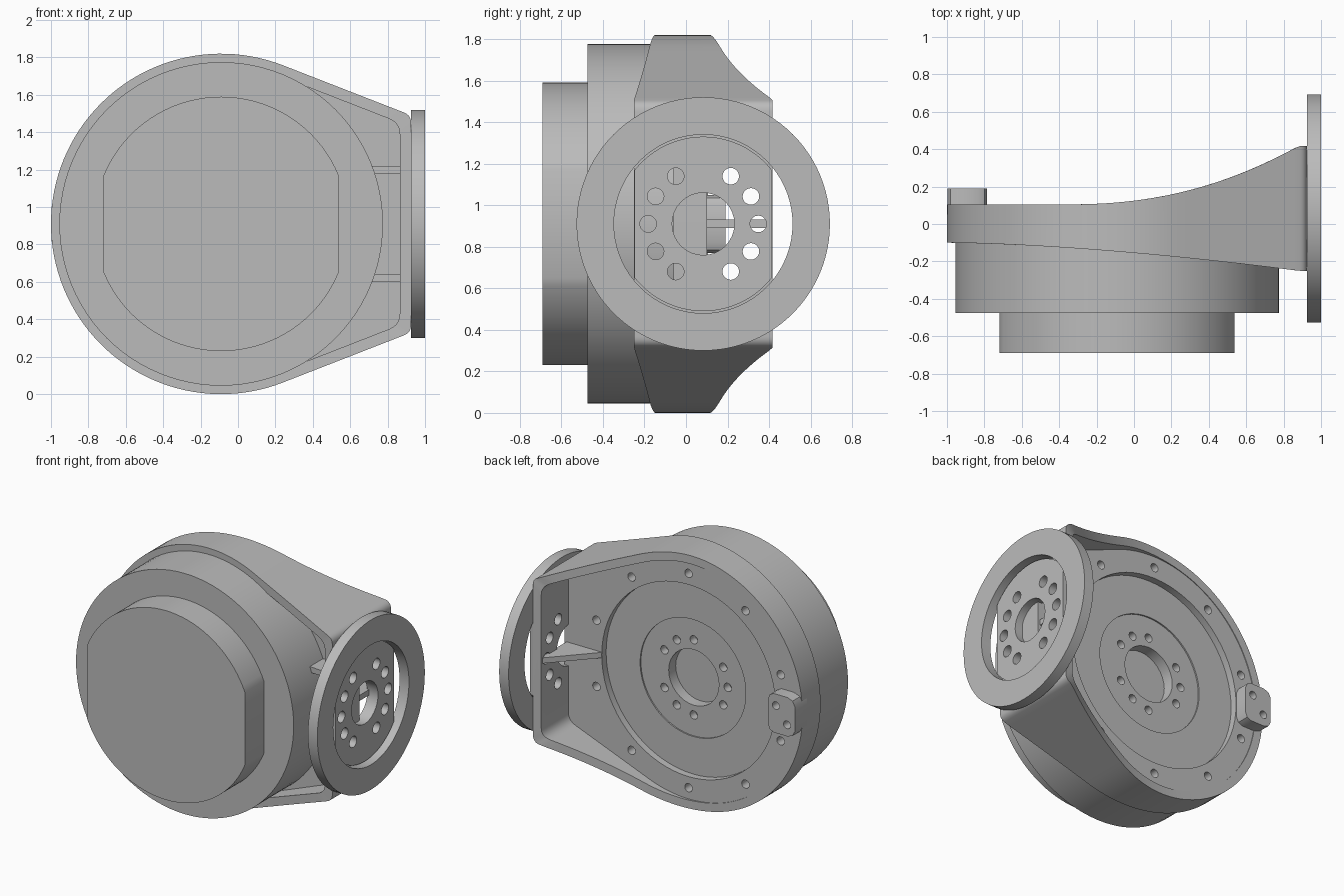
import bpy, bmesh
from math import pi, cos, sin, acos, radians

if "Cube" in bpy.data.objects:
    bpy.data.objects.remove(bpy.data.objects["Cube"], do_unlink=True)

CX, CZ = -0.09, 0.91        # drum axis
FY = 0.083                  # flange axis
TANGENT = radians(68.7)     # where the arm leaves the round housing
WALL = 0.06

grey = bpy.data.materials.new("plain grey")
grey.use_nodes = True
grey.diffuse_color = (0.5, 0.5, 0.5, 1)
grey.node_tree.nodes["Principled BSDF"].inputs["Base Color"].default_value = (0.5, 0.5, 0.5, 1)


def finish(name, bm):
    bmesh.ops.recalc_face_normals(bm, faces=bm.faces)
    mesh = bpy.data.meshes.new(name)
    bm.to_mesh(mesh)
    bm.free()
    mesh.materials.append(grey)
    obj = bpy.data.objects.new(name, mesh)
    bpy.context.collection.objects.link(obj)
    return obj


def prism(name, points, start, end, axis="Y"):
    """Extrude a flat outline along one axis."""
    bm = bmesh.new()

    def place(p, t):
        if axis == "Y":
            return (p[0], t, p[1])
        if axis == "X":
            return (t, p[0], p[1])
        return (p[0], p[1], t)
    a = [bm.verts.new(place(p, start)) for p in points]
    b = [bm.verts.new(place(p, end)) for p in points]
    bm.faces.new(a)
    bm.faces.new(b)
    for i in range(len(a)):
        j = (i + 1) % len(a)
        bm.faces.new((a[i], a[j], b[j], b[i]))
    return finish(name, bm)


def disc(cx, cz, r, n=72):
    return [(cx + r * cos(2 * pi * i / n), cz + r * sin(2 * pi * i / n)) for i in range(n)]


def flat_disc(cx, cz, r, half, n=36):
    """Circle with two vertical flats."""
    a = acos(half / r)
    arc = [a + (pi - 2 * a) * i / n for i in range(n + 1)]
    return [(cx + r * cos(t + k), cz + r * sin(t + k)) for k in (0, pi) for t in arc]


def cut(target, points, start, end, axis="Y"):
    cutter = prism("cutter", points, start, end, axis)
    cutter.hide_render = True
    mod = target.modifiers.new("cut", "BOOLEAN")
    mod.operation = "DIFFERENCE"
    mod.solver = "EXACT"
    mod.object = cutter
    bpy.context.view_layer.objects.active = target
    bpy.ops.object.modifier_apply(modifier=mod.name)
    bpy.data.objects.remove(cutter, do_unlink=True)


def outline(inset, fillet):
    """Teardrop outline: round housing with tangents running to a flat end."""
    r, x = 0.91 - inset, 0.925 - inset
    zc = (r - (x - CX) * cos(TANGENT)) / sin(TANGENT)
    p0 = (x, zc - fillet)
    p2 = (x - fillet * sin(TANGENT), zc + fillet * cos(TANGENT))
    half = []
    for i in range(6):
        t = i / 5
        half.append(tuple((1 - t) ** 2 * p0[k] + 2 * t * (1 - t) * (x, zc)[k] + t * t * p2[k]
                          for k in (0, 1)))
    end = (CX + r * cos(TANGENT), r * sin(TANGENT))
    for i in range(1, 16):
        half.append(tuple(p2[k] + (end[k] - p2[k]) * i / 16 for k in (0, 1)))
    for i in range(41):
        t = TANGENT + (pi - TANGENT) * i / 40
        half.append((CX + r * cos(t), r * sin(t)))
    lower = [(px, -pz) for px, pz in reversed(half[:-1])]
    return [(px, CZ + pz) for px, pz in half + lower]


def back_y(x):
    t = max(0, min(1, (x + 0.35) / 1.23))
    return 0.105 + 0.312 * t ** 2.2


def front_y(x):
    t = max(0, min(1, (x + 1) / 1.88))
    return -0.1 - 0.15 * t ** 1.6


# Flared wall around the housing, closing into the flange plate
bm = bmesh.new()
loops = []
for pts, depth in ((outline(0, 0.04), front_y), (outline(0, 0.04), back_y),
                   (outline(WALL, 0.06), back_y), (outline(WALL, 0.06), front_y)):
    loops.append([bm.verts.new((x, depth(x), z)) for x, z in pts])
count = len(loops[0])
for k in range(4):
    a, b = loops[k], loops[(k + 1) % 4]
    for i in range(count):
        j = (i + 1) % count
        bm.faces.new((a[i], a[j], b[j], b[i]))
wall = finish("housing_wall", bm)

# Web with stepped recess, centre bore and two bolt patterns
web = prism("housing_web", outline(0.03, 0.05), -0.06, 0.1)
cut(web, disc(CX, CZ, 0.69), 0.05, 0.2)
cut(web, disc(CX, CZ, 0.42), 0.04, 0.2)
cut(web, disc(CX, CZ, 0.2, 32), -0.04, 0.2)
for i in range(10):
    t = radians(18 + 36 * i)
    cut(web, disc(CX + 0.77 * cos(t), CZ + 0.77 * sin(t), 0.03, 16), 0.03, 0.2)
for deg in (180, 150, 210, 90, 270, 60, 300, 30, 330):
    t = radians(deg)
    cut(web, disc(CX + 0.27 * cos(t), CZ + 0.27 * sin(t), 0.03, 16), -0.02, 0.2)

# Front drum and flatted cap
prism("drum", disc(CX, CZ, 0.865, 96), -0.475, -0.05)
prism("drum_cap", flat_disc(CX, CZ, 0.68, 0.628), -0.69, -0.47)

# Flange ring and the flatted boss inside it
ring = prism("flange_ring", disc(FY, CZ, 0.61, 96), 0.925, 1.0, "X")
cut(ring, disc(FY, CZ, 0.43), 0.8, 1.1, "X")
boss = prism("flange_boss", flat_disc(FY, CZ, 0.42, 0.332), 0.92, 0.95, "X")
for part in (wall, boss):
    cut(part, disc(FY, CZ, 0.15, 32), 0.8, 1.1, "X")
    for deg in (0, 30, 60, 120, 150, 180, 210, 240, 300, 330):
        t = radians(deg)
        cut(part, disc(FY + 0.265 * cos(t), CZ + 0.265 * sin(t), 0.04, 20), 0.8, 1.1, "X")

# Stiffening ribs
prism("back_rib", [(0.6, 0.08), (0.6, 0.105), (0.88, 0.41), (0.88, 0.08)], CZ - 0.02, CZ + 0.02, "Z")
for side, name in ((1, "upper"), (-1, "lower")):
    z = CZ + side * 0.29
    prism(name + "_front_rib", [(0.6, -0.04), (0.6, -0.2), (0.88, -0.22), (0.88, -0.04)],
          z - 0.02, z + 0.02, "Z")

# Small lug on the back edge
half = [(-0.785, 0.09), (-0.80, 0.125), (-0.83, 0.14), (-0.94, 0.14), (-0.98, 0.125), (-0.998, 0.09)]
lug = prism("back_lug", [(x, CZ + z) for x, z in half] + [(x, CZ - z) for x, z in reversed(half)],
            0.05, 0.19)
for side in (1, -1):
    cut(lug, disc(-0.892 + side * 0.044, CZ + side * 0.057, 0.028, 16), 0.11, 0.3)

# Smooth round surfaces, crisp edges
for obj in bpy.context.collection.objects:
    if obj.type == "MESH" and obj.data.materials and obj.data.materials[0] == grey:
        obj.data.shade_smooth()
        obj.data.set_sharp_from_angle(angle=radians(30))
